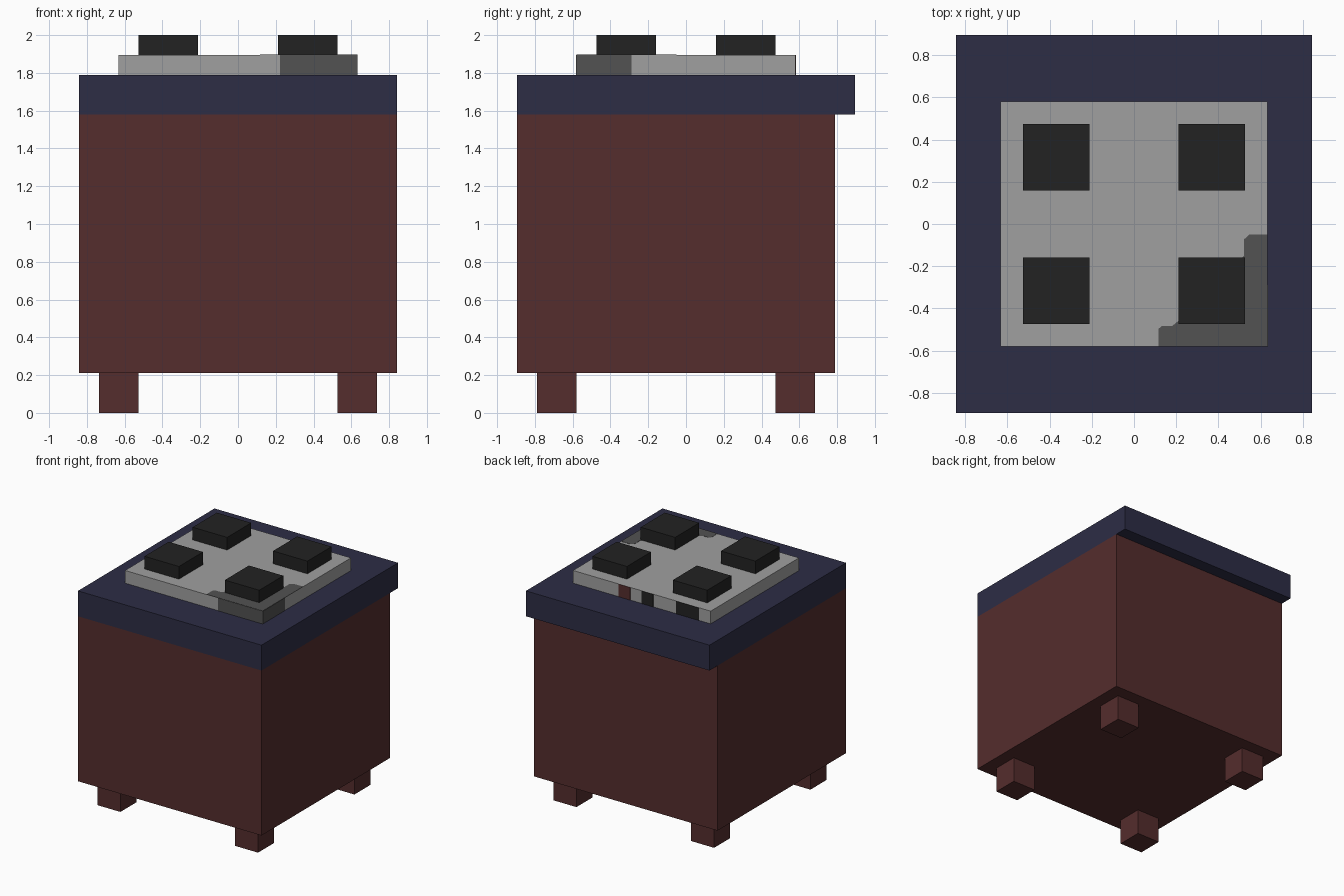
import bpy, bmesh

if "Cube" in bpy.data.objects:
    bpy.data.objects.remove(bpy.data.objects["Cube"])

U = 2 / 19  # the model sits on a grid of 19 units in height


def material(name, r, g, b):
    m = bpy.data.materials.new(name)
    m.diffuse_color = (r, g, b, 1)
    m.use_nodes = True
    m.node_tree.nodes["Principled BSDF"].inputs["Base Color"].default_value = m.diffuse_color
    return m


MAROON = material("maroon", 0.089, 0.026, 0.026)
NAVY = material("navy", 0.026, 0.026, 0.060)
GREY = material("light grey", 0.352, 0.352, 0.352)
DARK = material("dark grey", 0.084, 0.084, 0.084)
BLACK = material("black", 0.016, 0.016, 0.016)


def finish(name, bm, mat):
    bmesh.ops.recalc_face_normals(bm, faces=bm.faces)
    mesh = bpy.data.meshes.new(name)
    bm.to_mesh(mesh)
    bm.free()
    mesh.materials.append(mat)
    bpy.context.collection.objects.link(bpy.data.objects.new(name, mesh))


def box(name, x, y, z, mat):
    """Box from (min, max) ranges given in grid units."""
    bm = bmesh.new()
    bmesh.ops.create_cube(bm, size=1)
    for v in bm.verts:
        v.co = [U * (r[0] if c < 0 else r[1]) for c, r in zip(v.co, (x, y, z))]
    finish(name, bm, mat)


# Cabinet, overhanging at the back with the worktop
box("cabinet", (-8, 8), (-8.5, 7.5), (2, 15), MAROON)
box("worktop", (-8, 8), (-8.5, 8.5), (15, 17), NAVY)
box("hob_plate", (-6, 6), (-5.5, 5.5), (17, 18), GREY)

# Feet and burners, one per corner
for side, x_foot, x_burner in (("left", (-7, -5), (-5, -2)), ("right", (5, 7), (2, 5))):
    box(f"front_{side}_foot", x_foot, (-7.5, -5.5), (0, 2), MAROON)
    box(f"back_{side}_foot", x_foot, (4.5, 6.5), (0, 2), MAROON)
    box(f"front_{side}_burner", x_burner, (-4.5, -1.5), (18, 19), BLACK)
    box(f"back_{side}_burner", x_burner, (1.5, 4.5), (18, 19), BLACK)

# Scorched corner: thin plates on the front, right side and top of the hob
T = 0.02  # plate thickness in grid units
box("front_scorch", (2.1, 6), (-5.5 - T, -5.5), (17, 18), DARK)
box("right_scorch", (6, 6 + T), (-5.5, -2.75), (17, 18), DARK)
outline = [(0.116, -0.579), (0.632, -0.579), (0.632, -0.05), (0.546, -0.05),
           (0.522, -0.072), (0.522, -0.15), (0.50, -0.17), (0.50, -0.44),
           (0.24, -0.44), (0.205, -0.463), (0.18, -0.484), (0.13, -0.484),
           (0.116, -0.497)]
bm = bmesh.new()
base = bm.faces.new([bm.verts.new((x, y, 18 * U)) for x, y in outline])
top = bmesh.ops.extrude_face_region(bm, geom=[base], use_keep_orig=True)
for v in top["geom"]:
    if isinstance(v, bmesh.types.BMVert):
        v.co.z += T * U
finish("top_scorch", bm, DARK)

# Painted marks on the back edge of the hob
for name, x, mat in (("back_red_mark", (1, 2), MAROON),
                     ("back_narrow_mark", (-1, 0), BLACK),
                     ("back_wide_mark", (-5, -3), BLACK)):
    box(name, x, (5.5, 5.5 + T), (17, 18), mat)
